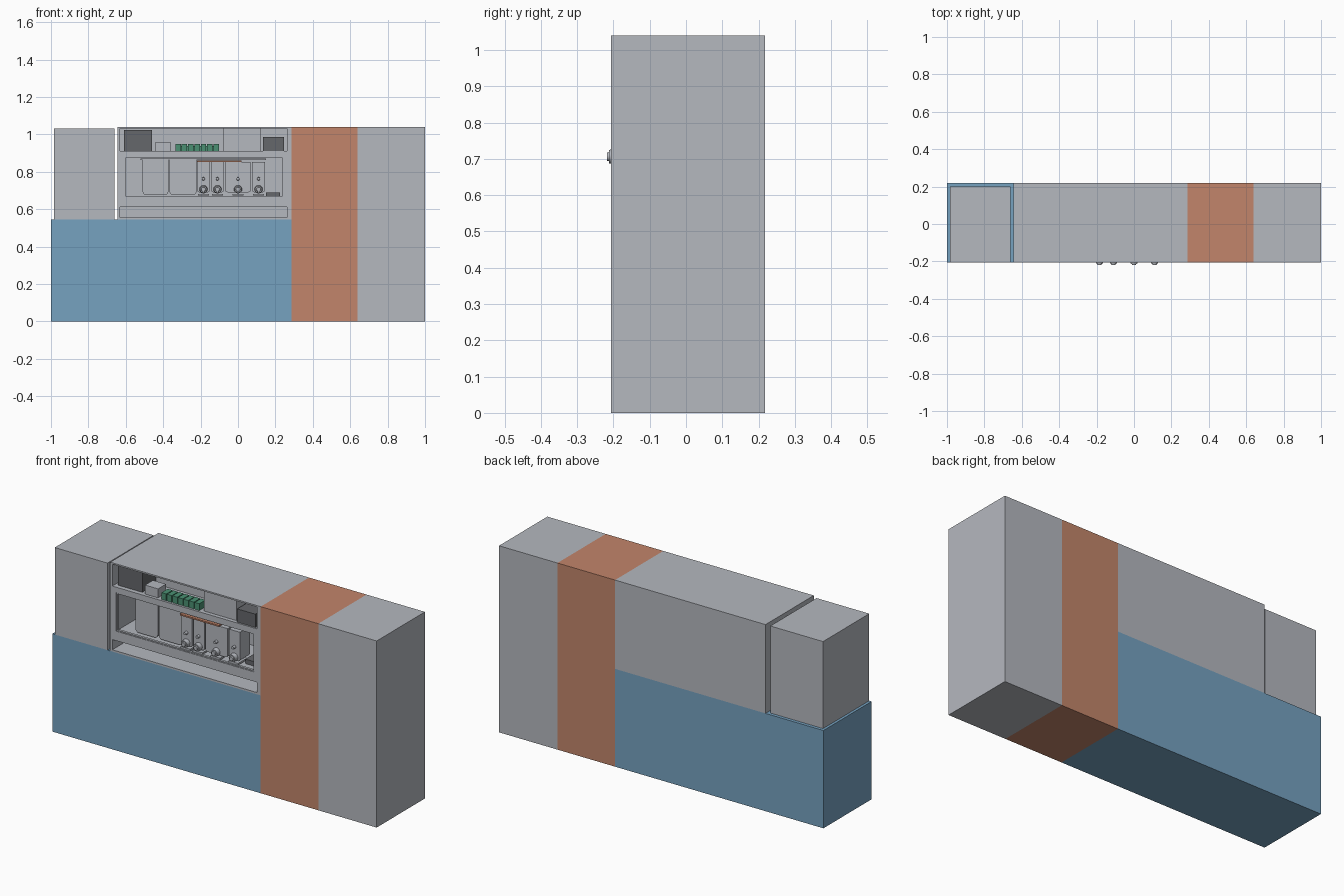
import bpy, bmesh, math
from mathutils import Matrix, Vector

cube = bpy.data.objects.get("Cube")
if cube:
    bpy.data.objects.remove(cube, do_unlink=True)


def material(name, rgb):
    m = bpy.data.materials.new(name)
    m.use_nodes = True
    m.diffuse_color = (*rgb, 1)
    m.node_tree.nodes["Principled BSDF"].inputs["Base Color"].default_value = (*rgb, 1)
    return m


GREY = material("light grey", (0.46, 0.48, 0.52))
BLUE = material("blue", (0.18, 0.36, 0.53))
ORANGE = material("terracotta", (0.54, 0.235, 0.145))
DARK = material("dark grey", (0.13, 0.135, 0.145))
GREEN = material("green", (0.07, 0.28, 0.17))

FRONT, BACK, TOP, SHELF = -0.207, 0.218, 1.04, 0.545


def finish(name, bm, mat):
    me = bpy.data.meshes.new(name)
    bm.to_mesh(me)
    bm.free()
    me.materials.append(mat)
    ob = bpy.data.objects.new(name, me)
    bpy.context.collection.objects.link(ob)
    return ob


def add_box(bm, x, y, z):
    centre = Vector([(a + b) / 2 for a, b in (x, y, z)])
    size = [b - a for a, b in (x, y, z)]
    bmesh.ops.create_cube(bm, size=1, matrix=Matrix.Translation(centre) @ Matrix.Diagonal((*size, 1)))


def box(name, x, y, z, mat=GREY):
    bm = bmesh.new()
    add_box(bm, x, y, z)
    return finish(name, bm, mat)


def rounded_panel(name, x, y, z, radius=0.02):
    """Slab with its lower corners rounded."""
    bm = bmesh.new()
    add_box(bm, x, y, z)
    edges = [e for e in bm.edges if all(v.co.z < z[0] + 0.001 for v in e.verts)
             and abs(e.verts[0].co.x - e.verts[1].co.x) < 0.001]
    bmesh.ops.bevel(bm, geom=edges, offset=radius, segments=4, profile=0.5, affect='EDGES')
    return finish(name, bm, GREY)


def knob(name, x, z, radius, y0, y1, mat=GREY):
    """Round knob pointing forward."""
    bm = bmesh.new()
    place = Matrix.Translation((x, (y0 + y1) / 2, z)) @ Matrix.Rotation(math.pi / 2, 4, 'X')
    bmesh.ops.create_cone(bm, cap_ends=True, segments=20, radius1=radius, radius2=radius * 0.85,
                          depth=y1 - y0, matrix=place)
    ob = finish(name, bm, mat)
    bpy.ops.object.select_all(action='DESELECT')
    ob.select_set(True)
    bpy.context.view_layer.objects.active = ob
    bpy.ops.object.shade_smooth_by_angle(angle=math.radians(40))
    return ob


# Main blocks
box("base_cabinet", (-1, 0.285), (FRONT, BACK), (0, SHELF), BLUE)
box("middle_column", (0.285, 0.64), (FRONT, BACK), (0, TOP), ORANGE)
box("end_column", (0.64, 1), (FRONT, BACK), (0, TOP))
box("side_unit", (-0.985, -0.66), (FRONT, 0.2), (SHELF, 1.03))

# Upper housing with three open bays
housing = box("upper_housing", (-0.643, 0.285), (FRONT, BACK), (SHELF, TOP))
bm = bmesh.new()
add_box(bm, (-0.63, 0.262), (-0.3, -0.06), (0.91, 1.032))
add_box(bm, (-0.607, 0.243), (-0.3, 0.05), (0.665, 0.88))
add_box(bm, (-0.63, 0.262), (-0.3, -0.09), (0.555, 0.612))
cutter = finish("bay_cutter", bm, GREY)
cutter.hide_render = True
cut = housing.modifiers.new("bays", 'BOOLEAN')
cut.operation, cut.solver, cut.object = 'DIFFERENCE', 'EXACT', cutter
bpy.context.view_layer.objects.active = housing
bpy.ops.object.modifier_apply(modifier=cut.name)
bpy.data.objects.remove(cutter, do_unlink=True)

# Thin trim around the middle bay
bm = bmesh.new()
for z in ((0.665, 0.671), (0.874, 0.88)):
    add_box(bm, (-0.607, 0.243), (-0.204, -0.19), z)
for x in ((-0.607, -0.601), (0.237, 0.243)):
    add_box(bm, x, (-0.204, -0.19), (0.671, 0.874))
finish("bay_trim", bm, GREY)

# Equipment in the top bay
box("left_monitor", (-0.61, -0.46), (-0.185, -0.065), (0.912, 1.023), DARK)
box("small_box", (-0.44, -0.36), (-0.19, -0.12), (0.91, 0.96))
box("control_panel", (-0.08, 0.12), (-0.185, -0.065), (0.91, 1.032))
box("right_monitor", (0.135, 0.247), (-0.2, -0.08), (0.911, 0.985), DARK)
bm = bmesh.new()
for i in range(7):
    x = -0.335 + i * 0.034
    add_box(bm, (x, x + 0.029), (-0.195, -0.14), (0.91, 0.948))
add_box(bm, (-0.335, -0.102), (-0.185, -0.15), (0.91, 0.938))
finish("terminal_row", bm, GREEN)

# Wide panels and dispenser modules in the middle bay
rounded_panel("wide_panel_1", (-0.51, -0.372), (-0.175, -0.15), (0.675, 0.862))
rounded_panel("wide_panel_2", (-0.366, -0.222), (-0.175, -0.15), (0.675, 0.862))
box("module_rail", (-0.52, 0.15), (-0.17, -0.13), (0.863, 0.871))
box("orange_strip", (-0.22, 0.02), (-0.198, -0.17), (0.853, 0.861), ORANGE)
modules = ((-0.185, 0.034), (-0.11, 0.034), (0.0, 0.068), (0.11, 0.034))
for i, (x, half) in enumerate(modules, 1):
    rounded_panel(f"module_{i}", (x - half, x + half), (-0.188, -0.1), (0.69, 0.852), 0.012)
    box(f"module_foot_{i}", (x - 0.03, x + 0.03), (-0.2, -0.12), (0.672, 0.682))
    knob(f"large_knob_{i}", x, 0.706, 0.022, -0.212, -0.186)
    knob(f"knob_cap_{i}", x, 0.706, 0.013, -0.218, -0.211)
    knob(f"small_knob_{i}", x, 0.762, 0.009, -0.205, -0.186)
box("rear_tray", (0.15, 0.225), (-0.15, 0.0), (0.665, 0.69), DARK)
